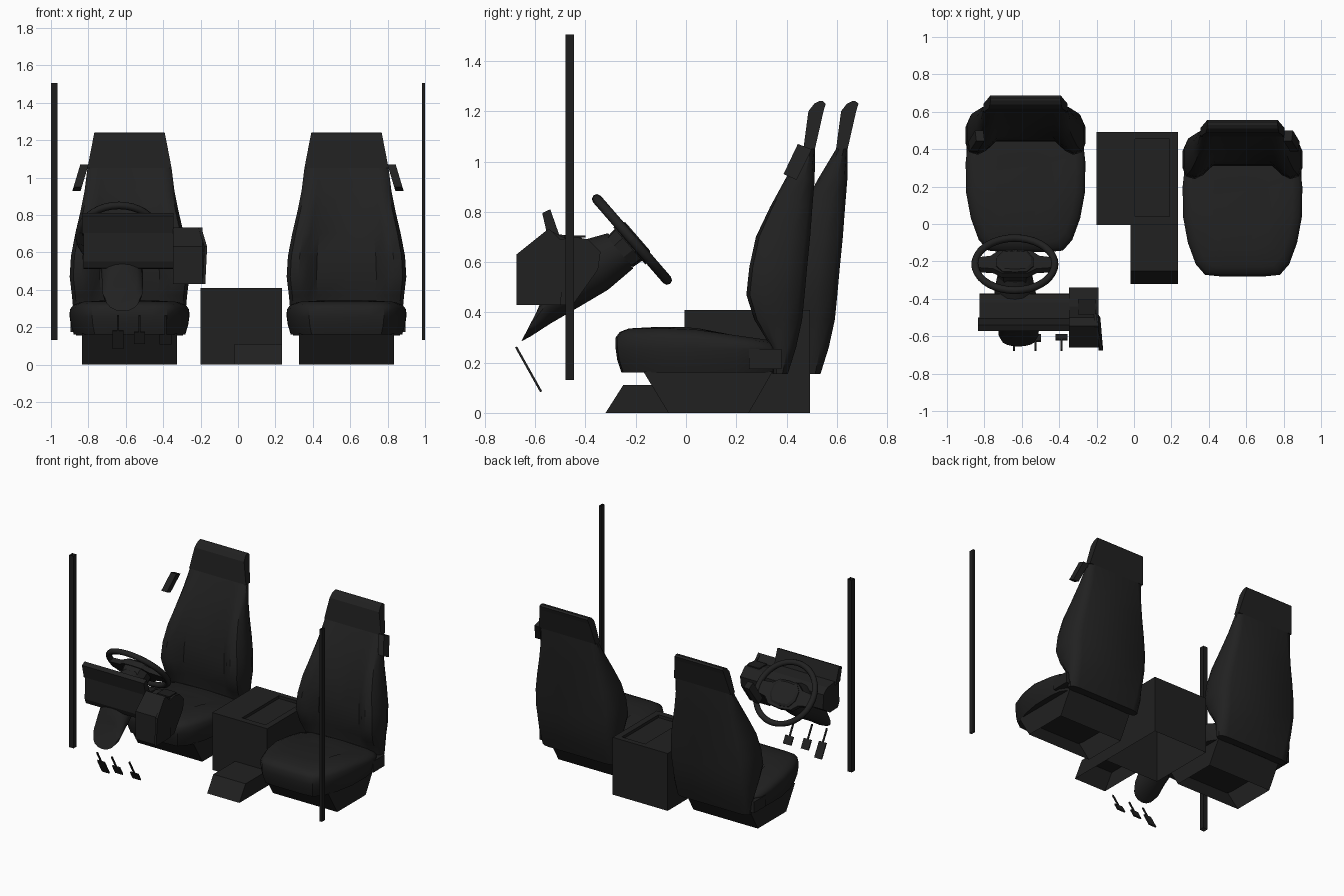
import bpy, bmesh, math
from mathutils import Matrix, Vector

if "Cube" in bpy.data.objects:
    bpy.data.objects.remove(bpy.data.objects["Cube"])

def material(name, v):
    m = bpy.data.materials.new(name)
    m.diffuse_color = (v, v, v, 1)
    m.use_nodes = True
    m.node_tree.nodes["Principled BSDF"].inputs["Base Color"].default_value = m.diffuse_color
    return m

BLACK = material("charcoal black", 0.015)
TRIM = material("dark trim", 0.012)

def finish(name, bm, mat, smooth=0, matrix=None):
    bmesh.ops.recalc_face_normals(bm, faces=bm.faces)
    if matrix:
        bm.transform(matrix)
    me = bpy.data.meshes.new(name)
    bm.to_mesh(me)
    bm.free()
    me.materials.append(mat)
    ob = bpy.data.objects.new(name, me)
    bpy.context.collection.objects.link(ob)
    if smooth:
        bpy.ops.object.select_all(action='DESELECT')
        ob.select_set(True)
        bpy.context.view_layer.objects.active = ob
        bpy.ops.object.shade_smooth_by_angle(angle=math.radians(smooth))
    return ob

def loft(name, rings, mat=BLACK, smooth=0, caps=(True, True), matrix=None, open_floor=False):
    bm = bmesh.new()
    vs = [[bm.verts.new(p) for p in r] for r in rings]
    n = len(vs[0])
    for a, b in zip(vs, vs[1:]):
        for i in range(n):
            bm.faces.new((a[i], a[(i + 1) % n], b[(i + 1) % n], b[i]))
    for cap, ring in zip(caps, (vs[0], vs[-1])):
        if cap:
            bm.faces.new(ring)
    if open_floor:  # hollow underside
        low = [f for f in bm.faces if all(abs(v.co.z) < 1e-5 for v in f.verts)]
        bmesh.ops.delete(bm, geom=low, context='FACES')
    return finish(name, bm, mat, smooth, matrix)

def side_prism(name, pts, x0, x1, mat=BLACK, open_floor=False):
    """Extrude a (y, z) profile along x."""
    return loft(name, [[(x, y, z) for y, z in pts] for x in (x0, x1)], mat, open_floor=open_floor)

def rect(x0, x1, y0, y1, z):
    return [(x0, y0, z), (x1, y0, z), (x1, y1, z), (x0, y1, z)]

def box(name, x0, x1, y0, y1, z0, z1, mat=BLACK, caps=(True, True)):
    return loft(name, [rect(x0, x1, y0, y1, z) for z in (z0, z1)], mat, 0, caps)

def mirror_x(half):
    """Half outline from centre line round to centre line, closed by mirroring."""
    return half + [(-x, y) for x, y in reversed(half) if abs(x) > 1e-6]

# cushion outline seen from above, and backrest levels: z, half width, bolster y, centre y, rear y
CUSHION = mirror_x([(0, -.28), (.12, -.28), (.20, -.272), (.25, -.215), (.292, -.10), (.318, .04),
                    (.32, .2), (.31, .29), (.26, .37), (0, .39)])
LEVELS = [(.155, .285, .345, .35, .405), (.26, .298, .34, .35, .438), (.37, .308, .272, .325, .462),
          (.47, .32, .24, .31, .472), (.58, .313, .252, .315, .482), (.70, .29, .278, .335, .494),
          (.82, .262, .335, .37, .503), (.93, .24, .395, .41, .512), (1.05, .225, .467, .467, .513)]
HEAD = [(1.05, .225, .467, .513), (1.20, .196, .487, .547), (1.23, .19, .51, .556), (1.24, .188, .53, .545)]

def back_ring(lv):
    z, w, yb, yc, yr = lv
    d = yr - yb
    half = [(0, yc), (.5 * w, yc), (.66 * w, yb + .3 * (yc - yb)), (.8 * w, yb), (.94 * w, yb + .06 * d),
            (w, yb + .25 * d), (w, yb + .65 * d), (.92 * w, yr - .1 * d), (.8 * w, yr), (0, yr)]
    return [(x, y, z) for x, y in mirror_x(half)]

def seat(side, cx, dy, s):
    mat = Matrix.Translation((cx, dy, 0))
    rings = []
    for z, k in ((.16, .93), (.21, .98), (.255, 1), (.30, 1), (.322, .95), (.336, .84), (.342, .5)):
        rings.append([(x * k, .05 + (y - .05) * k, z - (max(0, y) * .12 if z > .28 else 0)) for x, y in CUSHION])
    loft(side + "_seat_cushion", rings, smooth=40, matrix=mat)
    loft(side + "_seat_back", [back_ring(l) for l in LEVELS], smooth=40, matrix=mat)
    loft(side + "_headrest", [rect(-w, w, a, b, z) for z, w, a, b in HEAD], matrix=mat)
    side_prism(side + "_seat_base", [(-.17 + dy, .165), (-.07 + dy, 0), (.25 + dy, 0), (.345 + dy, .165)],
               cx - .255, cx + .255, open_floor=True)
    # recliner box on the outer side, belt guide by the shoulder
    box(side + "_recliner", *sorted((cx + s * .26, cx + s * .315)), .25 + dy, .38 + dy, .175, .255)
    prof = [(.445, 1.07), (.50, 1.048), (.44, .927), (.388, .95)]
    loft(side + "_belt_guide", [[(s * (x - (z - 1) * .3), y, z) for y, z in prof] for x in (.82, .864)])

seat("driver", -.58, .13, -1)
seat("passenger", .58, 0, 1)

# centre console with a recessed tray and a low front step
loft("console", [rect(-.2, .235, -.005, .493, 0), rect(-.2, .235, -.005, .493, .41),
                 rect(.005, .19, .04, .455, .41), rect(.005, .19, .04, .455, .39)], caps=(False, True))
side_prism("console_step", [(-.32, 0), (-.25, .11), (-.005, .11), (-.005, 0)], -.02, .235, open_floor=True)

# window pillars, open tubes
box("left_pillar", -1, -.965, -.48, -.445, .13, 1.505, TRIM, (False, False))
box("right_pillar", .983, 1, -.48, -.445, .13, 1.505, TRIM, (False, False))

# steering wheel: local z points at the driver, local y towards the lower rim
X = -.637
wheel = Matrix.Translation((X, -.215, .69)) @ Matrix.Rotation(-.856, 4, 'X')
def circle(a, r, R):
    return [((R + r * math.cos(t)) * math.cos(a), (R + r * math.cos(t)) * math.sin(a), r * math.sin(t))
            for t in (math.tau * i / 8 for i in range(8))]
N = 36
loft("steering_rim", [circle(math.tau * i / N, .02, .213) for i in range(N + 1)], smooth=60,
     caps=(False, False), matrix=wheel)
spokes = mirror_x([(0, -.085), (.07, -.08), (.115, -.045), (.21, -.035), (.21, .045), (.13, .06), (.09, .1), (0, .11)])
loft("steering_spokes", [[(x, y, z) for x, y in spokes] for z in (-.025, .008)], matrix=wheel)
hub = mirror_x([(0, -.08), (.065, -.075), (.1, -.03), (.1, .035), (.07, .085), (0, .095)])
loft("steering_hub", [[(x * k, y * k, z) for x, y in hub] for z, k in ((-.07, .9), (.015, 1), (.025, .85))],
     smooth=30, matrix=wheel)

# steering column shroud: rings spanned by a lower and an upper (y, z) point
def span_ring(lo, hi, w, cx):
    lo, hi = Vector(lo), Vector(hi)
    out = []
    for i in range(16):
        t = math.tau * i / 16
        p = lo.lerp(hi, .5 - .5 * math.cos(t))
        out.append((cx + w * math.sin(t), p.x, p.y))
    return out
loft("column_shroud", [span_ring(*a) for a in (
    ((-.21, .575), (-.31, .715), .09, X), ((-.31, .49), (-.40, .69), .11, X),
    ((-.42, .425), (-.50, .62), .112, -.622), ((-.54, .355), (-.555, .53), .11, -.617),
    ((-.62, .303), (-.575, .45), .106, -.617), ((-.655, .285), (-.585, .42), .092, -.617))], smooth=40)

# instrument panel: raised hood and lower body
side_prism("instrument_hood", [(-.55, .70), (-.572, .795), (-.54, .81), (-.505, .71), (-.50, .69)], -.835, -.345)
side_prism("instrument_panel", [(-.55, .72), (-.505, .71), (-.42, .70), (-.375, .665), (-.372, .56), (-.45, .51),
                                (-.54, .515), (-.555, .55)], -.825, -.345)

# centre stack with its side plate and a small screen
side_prism("centre_stack", [(-.66, .43), (-.66, .63), (-.545, .733), (-.50, .69), (-.44, .70), (-.39, .69),
                            (-.34, .64), (-.35, .57), (-.45, .43)], -.348, -.19)
loft("stack_side_plate", [[(x, -.675, .43), (x - .005, -.50, .43), (x - .025, -.47, .69), (x - .02, -.55, .73),
                           (x + .01, -.675, .63)] for x in (-.19, -.175)])
loft("stack_screen", [rect(-.30, -.205, -.485, -.40, z) for z in (.697, .705)], TRIM)

# pedals: slim sloping arms with pads
def pedal(name, cx, w, z0, z1):
    yy = lambda z: -.68 + (.26 - z) * .56
    for part, hw, a, b in (("arm", .005, z1 - .02, .26), ("pad", w, z0, z1)):
        side_prism(name + "_" + part, [(yy(a), a), (yy(b), b), (yy(b) + .008, b + .004), (yy(a) + .008, a + .004)],
                   cx - hw, cx + hw)
pedal("left_pedal", -.642, .029, .082, .18)
pedal("middle_pedal", -.526, .03, .11, .172)
pedal("right_pedal", -.387, .032, .108, .16)
